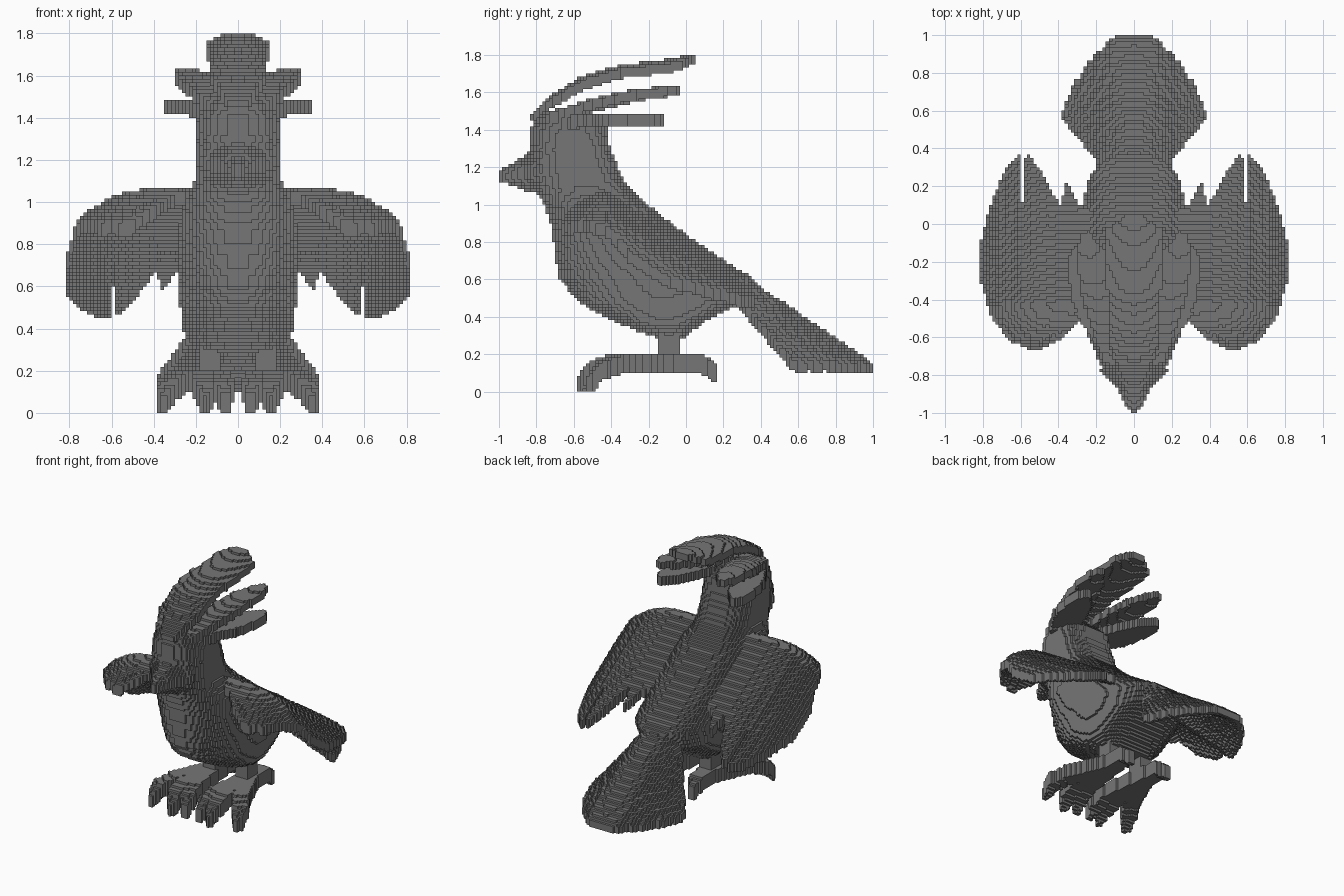
import bpy
import bmesh
from math import floor
from mathutils import Vector

if "Cube" in bpy.data.objects:
    bpy.data.objects.remove(bpy.data.objects["Cube"], do_unlink=True)

CELL = 1 / 60
STEP = CELL / 2
parts = {}


def lerp_table(table, v):
    """Linear interpolation in rows of (key, value, ...)."""
    if v <= table[0][0]:
        return table[0][1:]
    for a, b in zip(table, table[1:]):
        if v <= b[0]:
            f = (v - a[0]) / (b[0] - a[0])
            return tuple(p + (q - p) * f for p, q in zip(a[1:], b[1:]))
    return table[-1][1:]


def steps(lo, hi, size=STEP):
    n = max(1, round((hi - lo) / size))
    return [lo + (hi - lo) * (i + 0.5) / n for i in range(n)]


def stamp(part, x, y, z):
    """Fill the block that holds a point, and its mirror image."""
    cells = parts.setdefault(part, set())
    i, j, k = (floor(c / CELL + 1e-6) for c in (x, y, z))
    if k >= 0:
        cells.add((i, j, k))
        cells.add((-1 - i, j, k))


def blade(part, points, widths, thick, arch=0):
    """Feather or toe along a path; arch lowers its sides."""
    points = [Vector(p) for p in points]
    spans = len(points) - 1
    for s in range(spans):
        a, b = points[s], points[s + 1]
        d = b - a
        side = Vector((d.y, -d.x, 0)).normalized()
        for f in steps(0, 1, STEP / d.length):
            w = lerp_table(widths, (s + f) / spans)[0]
            p = a + d * f
            for u in steps(-w, w):
                for v in steps(-thick, thick):
                    lift = Vector((0, 0, v - arch * u * u))
                    stamp(part, *(p + side * u + lift))


def solid(part, rows, axis, low_power, high_power):
    """Superellipse slices along z (rows: z, front, back, half width)
    or along y (rows: y, bottom, top, half width)."""
    for c in steps(rows[0][0], rows[-1][0], CELL):
        lo, hi, w = lerp_table(rows, c)
        mid, half = (lo + hi) / 2, (hi - lo) / 2
        for q in steps(lo, hi):
            power = low_power if q < mid else high_power
            r = max(0, 1 - abs((q - mid) / half) ** power)
            for x in steps(0, w * r ** (1 / power)):
                stamp(part, x, *((q, c) if axis == "z" else (c, q)))


# Body and head: rounded chest, flatter back
solid("body", [
    (0.28, -0.14, -0.01, 0.16), (0.36, -0.36, 0.08, 0.25),
    (0.48, -0.58, 0.30, 0.27), (0.60, -0.67, 0.36, 0.275),
    (0.70, -0.69, 0.20, 0.28), (0.85, -0.71, -0.02, 0.28),
    (1.00, -0.75, -0.21, 0.25), (1.06, -0.79, -0.27, 0.21),
    (1.13, -0.82, -0.34, 0.20), (1.30, -0.83, -0.41, 0.20),
    (1.42, -0.82, -0.43, 0.19), (1.50, -0.79, -0.52, 0.13)], "z", 2.3, 3.2)

# Beak
solid("beak", [(-1.0, 1.12, 1.18, 0.015), (-0.94, 1.11, 1.21, 0.05),
               (-0.86, 1.08, 1.26, 0.09), (-0.76, 1.05, 1.32, 0.18)],
      "y", 2, 2)

# Crest of swept-back feathers, with a small tuft in front
leaf = [(0, 0.06), (0.3, 0.135), (0.9, 0.14), (1, 0.04)]
blade("crest", [(0, -0.81, 1.47), (0, -0.70, 1.57), (0, -0.55, 1.66),
                (0, -0.35, 1.72), (0, -0.10, 1.75), (0, 0.04, 1.78)],
      leaf, 0.022, 1.2)
slim = [(0, 0.08), (0.5, 0.10), (0.85, 0.07), (1, 0.02)]
blade("crest", [(0.07, -0.72, 1.47), (0.14, -0.50, 1.54),
                (0.20, -0.28, 1.59), (0.26, -0.05, 1.61)], slim, 0.022, 1.5)
blade("crest", [(0.08, -0.68, 1.43), (0.22, -0.42, 1.455),
                (0.31, -0.13, 1.455)], slim, 0.03)
blade("crest", [(0, -0.82, 1.47), (0, -0.66, 1.61)],
      [(0, 0.04), (1, 0.01)], 0.012)

# Wings: thin drooping shells with notched rear feathers
front_edge = [(0.2, -0.48), (0.3, -0.52), (0.4, -0.61), (0.52, -0.67),
              (0.65, -0.62), (0.75, -0.5), (0.81, -0.3)]
rear_edge = [(0.2, 0.05), (0.3, 0.1), (0.36, 0.22), (0.38, 0.1),
             (0.385, -0.06), (0.39, 0.08), (0.5, 0.28), (0.56, 0.36),
             (0.575, 0.34), (0.58, -0.03), (0.595, -0.03), (0.6, 0.36),
             (0.68, 0.28), (0.75, 0.12), (0.81, -0.1)]
droop = [(0.4, 0), (0.5, 0.01), (0.6, 0.04), (0.7, 0.10), (0.76, 0.16),
         (0.81, 0.24)]
for x in steps(0.2, 0.81):
    for y in steps(lerp_table(front_edge, x)[0], lerp_table(rear_edge, x)[0]):
        back = y + 0.42
        fall = 0.66 * back if back > 0 else 2.5 * back * back
        top = 1.06 - lerp_table(droop, x)[0] - fall
        for z in steps(top - 0.055, top):
            stamp("wings", x, y, z)

# Tail: fanned sheet of narrow feathers, lower toward the sides
fan = [(0, 0, 0.30, 0.60, 0, 1.0), (0.25, 0.05, 0.32, 0.57, 0.10, 0.99),
       (0.5, 0.09, 0.32, 0.54, 0.20, 0.89),
       (0.75, 0.11, 0.31, 0.51, 0.30, 0.76),
       (1, 0.13, 0.30, 0.47, 0.38, 0.58)]
for s in steps(0, 1, 0.06):
    bx, by, bz, tx, ty = lerp_table(fan, s)
    blade("tail", [(bx, by, bz), (tx, ty, 0.125)],
          [(0, 0.03), (0.9, 0.03), (1, 0.015)], 0.022)

# Legs and clawed feet
for z in steps(0.14, 0.32):
    for y in steps(-0.14, -0.03):
        for x in steps(0.09, 0.18):
            stamp("feet", x, y, z)
toe = [(0, 0.05), (0.65, 0.045), (1, 0.012)]
for knuckle, bend, tip, reach in [(0.09, 0.07, 0.06, -0.55),
                                  (0.16, 0.16, 0.15, -0.57),
                                  (0.28, 0.34, 0.355, -0.52)]:
    blade("feet", [(0.14, -0.06, 0.15), (knuckle, reach + 0.15, 0.145),
                   (bend, reach + 0.06, 0.11), (tip, reach, 0.03)], toe, 0.045)
blade("feet", [(0.14, -0.08, 0.15), (0.15, 0.08, 0.15),
               (0.16, 0.16, 0.10)], toe, 0.045)

# Plumage colour
grey = bpy.data.materials.new("slate grey")
grey.use_nodes = True
colour = (0.18, 0.18, 0.18, 1)
grey.diffuse_color = colour
grey.node_tree.nodes["Principled BSDF"].inputs["Base Color"].default_value = colour

# Turn the filled blocks into outer faces only, one object for each part
filled = set().union(*parts.values())
done = set()
for name, cells in parts.items():
    bm = bmesh.new()
    verts = {}

    def vert(key):
        if key not in verts:
            verts[key] = bm.verts.new([c * CELL for c in key])
        return verts[key]

    for cell in sorted(cells - done):
        for axis in range(3):
            u, v = (axis + 1) % 3, (axis + 2) % 3
            for sign in (0, 1):
                near = list(cell)
                near[axis] += 1 if sign else -1
                if tuple(near) in filled:
                    continue
                ring = []
                for du, dv in ((0, 0), (1, 0), (1, 1), (0, 1)):
                    corner = list(cell)
                    corner[axis] += sign
                    corner[u] += du
                    corner[v] += dv
                    ring.append(vert(tuple(corner)))
                bm.faces.new(ring if sign else ring[::-1])
    done |= cells
    mesh = bpy.data.meshes.new(name)
    bm.to_mesh(mesh)
    bm.free()
    mesh.materials.append(grey)
    bpy.context.collection.objects.link(bpy.data.objects.new(name, mesh))
